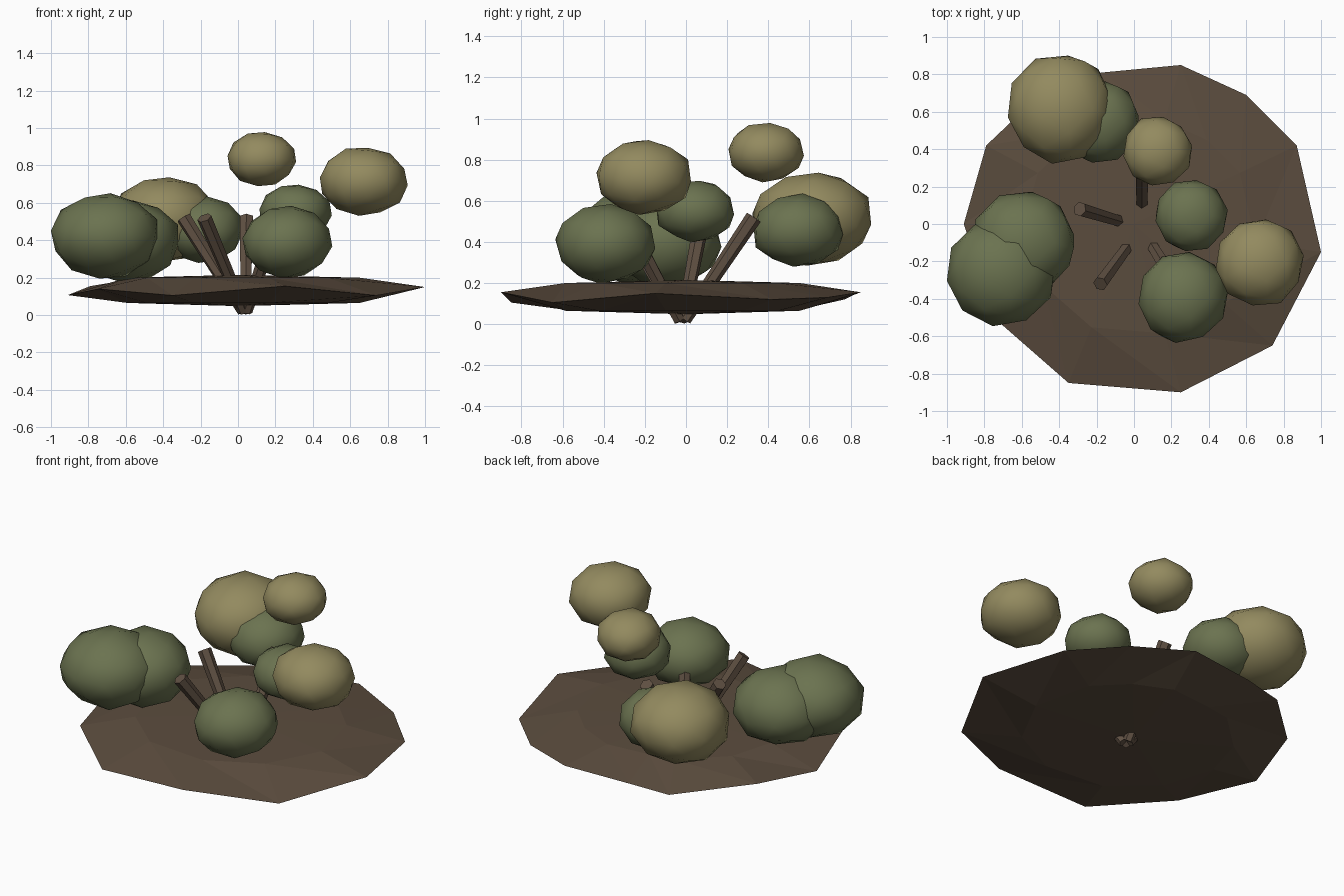
import bpy, bmesh, random
from mathutils import Vector

random.seed(4)
cube = bpy.data.objects.get("Cube")
if cube:
    bpy.data.objects.remove(cube)


def material(name, rgb):
    m = bpy.data.materials.new(name)
    m.use_nodes = True
    m.diffuse_color = (*rgb, 1)
    bsdf = next(n for n in m.node_tree.nodes if n.type == 'BSDF_PRINCIPLED')
    bsdf.inputs["Base Color"].default_value = (*rgb, 1)
    return m


soil = material("soil brown", (0.105, 0.073, 0.048))
bark = material("bark brown", (0.115, 0.08, 0.055))
green = material("leaf green", (0.147, 0.171, 0.08))
olive = material("dry olive", (0.292, 0.255, 0.115))


def add_object(name, bm, mat, smooth=False):
    bmesh.ops.recalc_face_normals(bm, faces=bm.faces)
    mesh = bpy.data.meshes.new(name)
    bm.to_mesh(mesh)
    bm.free()
    mesh.materials.append(mat)
    obj = bpy.data.objects.new(name, mesh)
    bpy.context.collection.objects.link(obj)
    if smooth:
        bpy.ops.object.select_all(action='DESELECT')
        obj.select_set(True)
        bpy.context.view_layer.objects.active = obj
        bpy.ops.object.shade_smooth_by_angle(angle=1.1)
    return obj


# Ground: irregular rim with a shallow domed top and underside
rim = [(0.25, 0.85, .155), (0.60, 0.69, .13), (0.87, 0.42, .12), (1.0, -0.15, .15),
       (0.74, -0.65, .105), (0.25, -0.90, .155), (-0.35, -0.85, .105), (-0.75, -0.50, .14),
       (-0.91, 0.0, .107), (-0.79, 0.42, .155), (-0.42, 0.77, .12), (-0.17, 0.81, .14)]
bm = bmesh.new()
edge = [bm.verts.new(p) for p in rim]
count = len(edge)
for ring_z, centre_z in ((0.2, 0.215), (0.065, 0.048)):
    ring = [bm.verts.new((x * .65, y * .65, ring_z)) for x, y, z in rim]
    centre = bm.verts.new((0, 0, centre_z))
    for i in range(count):
        j = (i + 1) % count
        bm.faces.new((edge[i], edge[j], ring[j]))
        bm.faces.new((edge[i], ring[j], ring[i]))
        bm.faces.new((ring[i], ring[j], centre))
add_object("ground", bm, soil)

# Branches: hexagonal rods fanning out from below the ground
root = Vector((0.04, -0.02, 0.02))
tips = {"right_branch": (-0.29, 0.08, 0.52), "front_branch": (-0.18, -0.32, 0.52),
        "back_branch": (0.045, 0.33, 0.52), "left_branch": (0.21, -0.30, 0.52)}
for name, tip in tips.items():
    tip = Vector(tip)
    axis = tip - root
    start = root + Vector((axis.x, axis.y, 0)).normalized() * 0.015
    axis = tip - start
    bm = bmesh.new()
    bmesh.ops.create_cone(bm, cap_ends=True, segments=6, radius1=0.03,
                          radius2=0.04, depth=axis.length)
    bm.transform(axis.to_track_quat('Z', 'Y').to_matrix().to_4x4())
    bmesh.ops.translate(bm, vec=(start + tip) / 2, verts=bm.verts)
    add_object(name, bm, bark)

# Foliage: slightly uneven flattened low-poly balls
clumps = [
    ("back_olive_clump", olive, (-.395, .615, .51), (.285, .298, .232)),
    ("high_olive_clump", olive, (.125, .39, .835), (.188, .19, .146)),
    ("left_olive_clump", olive, (.67, -.205, .715), (.242, .238, .187)),
    ("right_green_clump", green, (-.71, -.26, .425), (.293, .286, .228)),
    ("inner_green_clump", green, (-.59, -.10, .40), (.283, .277, .222)),
    ("front_green_clump", green, (.26, -.39, .39), (.243, .247, .192)),
    ("left_green_clump", green, (.305, .045, .55), (.195, .197, .152)),
    ("back_green_clump", green, (-.19, .545, .455), (.225, .225, .177)),
]
for name, mat, centre, size in clumps:
    bm = bmesh.new()
    bmesh.ops.create_icosphere(bm, subdivisions=2, radius=1)
    bmesh.ops.rotate(bm, verts=bm.verts, cent=(0, 0, 0),
                     matrix=Vector((0.1, 0.1, 1)).to_track_quat('Z', 'Y').to_matrix())
    for v in bm.verts:
        v.co *= random.uniform(0.97, 1.03)
    bmesh.ops.scale(bm, vec=size, verts=bm.verts)
    bmesh.ops.translate(bm, vec=centre, verts=bm.verts)
    add_object(name, bm, mat, smooth=True)
